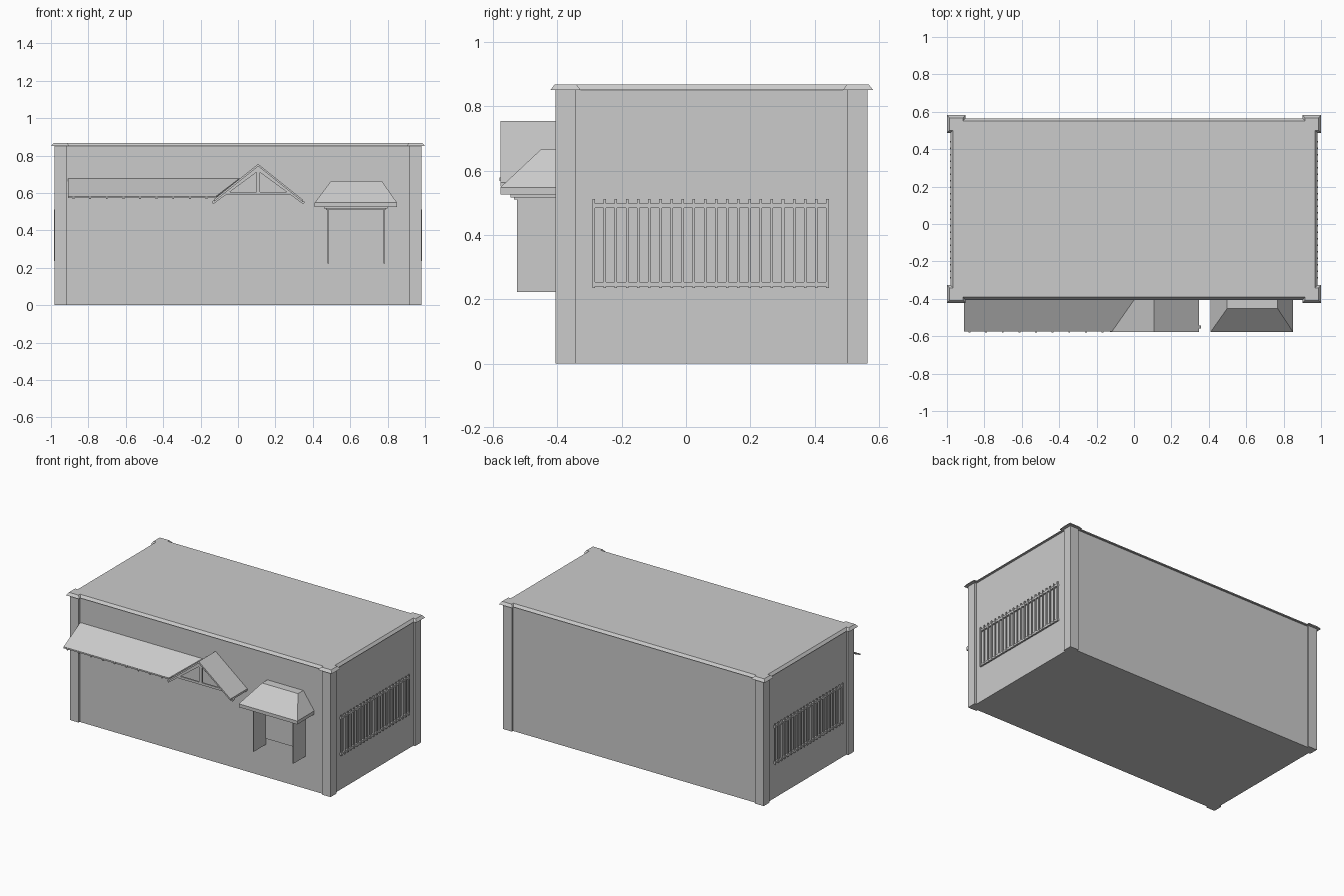
import bpy, bmesh
from mathutils import Vector

if "Cube" in bpy.data.objects:
    bpy.data.objects.remove(bpy.data.objects["Cube"])

CY = 0.08       # building centre in y
WALL = -0.395   # front wall plane (parts run slightly into it)


def loft(name, rings):
    """Closed solid through a stack of matching outlines."""
    bm = bmesh.new()
    vs = [[bm.verts.new(p) for p in r] for r in rings]
    n = len(vs[0])
    for a, b in zip(vs, vs[1:]):
        for i in range(n):
            j = (i + 1) % n
            bm.faces.new((a[i], a[j], b[j], b[i]))
    bm.faces.new(vs[0][::-1])
    bm.faces.new(vs[-1])
    bmesh.ops.recalc_face_normals(bm, faces=bm.faces)
    me = bpy.data.meshes.new(name)
    bm.to_mesh(me)
    bm.free()
    ob = bpy.data.objects.new(name, me)
    bpy.context.collection.objects.link(ob)
    return ob


def slab(name, pts, vec):
    """Polygon extruded along a vector."""
    return loft(name, [pts, [Vector(p) + Vector(vec) for p in pts]])


def box(name, x0, x1, y0, y1, z0, z1):
    return slab(name, [(x0, y0, z0), (x1, y0, z0), (x1, y1, z0), (x0, y1, z0)], (0, 0, z1 - z0))


def plan(z, outer, straight, inner, inset=0):
    """Rectangular plan with projecting square corners."""
    ax, ay = (v - inset for v in outer)
    sx, sy = (v - inset for v in straight)
    cx, cy = (v + inset for v in inner)
    q = [(sx, cy), (ax, cy), (ax, ay), (cx, ay), (cx, sy)]
    r = q[::-1]
    pts = q + [(-x, y) for x, y in r] + [(-x, -y) for x, y in q] + [(x, -y) for x, y in r]
    return [(x, y + CY, z) for x, y in pts]


# Walls with corner pilasters, and the sloped cornice with corner caps
body = ((0.98, 0.485), (0.967, 0.473), (0.915, 0.422))
slab("walls_and_pilasters", plan(0, *body), (0, 0, 0.85))
cap = ((1.0, 0.502), (0.981, 0.485), (0.9, 0.407))
loft("roof_cornice", [plan(0.85, *cap), plan(0.868, *cap, inset=0.014)])

# Barred grilles on both side walls
for side, s in (("right", 1), ("left", -1)):
    def gbox(name, xa, xb, y0, y1, z0, z1):
        box(name, min(s * xa, s * xb), max(s * xa, s * xb), y0, y1, z0, z1)
    for z in (0.24, 0.484):
        gbox(side + "_grille_rail", 0.968, 0.980, -0.29, 0.444, z, z + 0.014)
    for i in range(22):
        y = -0.287 + i * 0.727 / 21
        gbox(side + "_grille_bar", 0.975, 0.983, y - 0.004, y + 0.004, 0.235, 0.511)

# Long shed awning, cut along the valley with the gable
slab("shed_awning", [(-0.91, WALL, 0.678), (0.008, WALL, 0.678),
                     (-0.118, -0.575, 0.582), (-0.91, -0.575, 0.582)], (0, 0, -0.01))
for i in range(9):
    x = -0.885 + i * 0.089
    slab("awning_rafter", [(x, WALL, 0.668), (x, -0.58, 0.578), (x, -0.58, 0.568), (x, WALL, 0.65)],
         (0.01, 0, 0))

# Gable canopy
GX, TOP, SLOPE = 0.108, 0.755, 0.8


def gz(x):
    return TOP - SLOPE * abs(x - GX)


slab("gable_roof_right", [(x, y, gz(x)) for x, y in
     ((GX, WALL), (0.347, WALL), (0.347, -0.577), (GX, -0.577))], (0, 0, -0.013))
slab("gable_roof_left", [(x, y, gz(x)) for x, y in
     ((GX, WALL), (0.008, WALL), (-0.128, -0.577), (GX, -0.577))], (0, 0, -0.013))

# Gable truss: rafters, tie beam, king post
for side, s in (("right", 1), ("left", -1)):
    xe = GX + s * 0.249
    slab("truss_rafter_" + side, [(GX, -0.558, TOP - 0.012), (xe, -0.558, gz(xe) - 0.004),
         (xe - s * 0.008, -0.558, gz(xe) - 0.016), (GX, -0.558, TOP - 0.038)], (0, 0.014, 0))
box("truss_tie_beam", -0.078, 0.294, -0.556, -0.546, 0.588, 0.604)
box("truss_king_post", GX - 0.01, GX + 0.01, -0.557, -0.545, 0.59, 0.735)


# Hipped hood: fascia, sloped roof, stepped moulding below
def rect(x0, x1, y0, z):
    return [(x0, WALL, z), (x0, y0, z), (x1, y0, z), (x1, WALL, z)]


loft("hood_roof", [rect(0.41, 0.85, -0.577, 0.525), rect(0.41, 0.85, -0.577, 0.548),
                   rect(0.498, 0.768, -0.452, 0.665)])
box("hood_moulding_upper", 0.46, 0.80, -0.545, WALL, 0.517, 0.526)
box("hood_moulding_lower", 0.471, 0.789, -0.534, WALL, 0.510, 0.518)

# Side screens and flat wall panel under the hood
for x in (0.479, 0.779):
    box("hood_side_screen", x, x + 0.007, -0.525, WALL, 0.222, 0.512)
box("hood_wall_panel", 0.484, 0.781, -0.4, WALL + 0.01, 0.265, 0.512)
